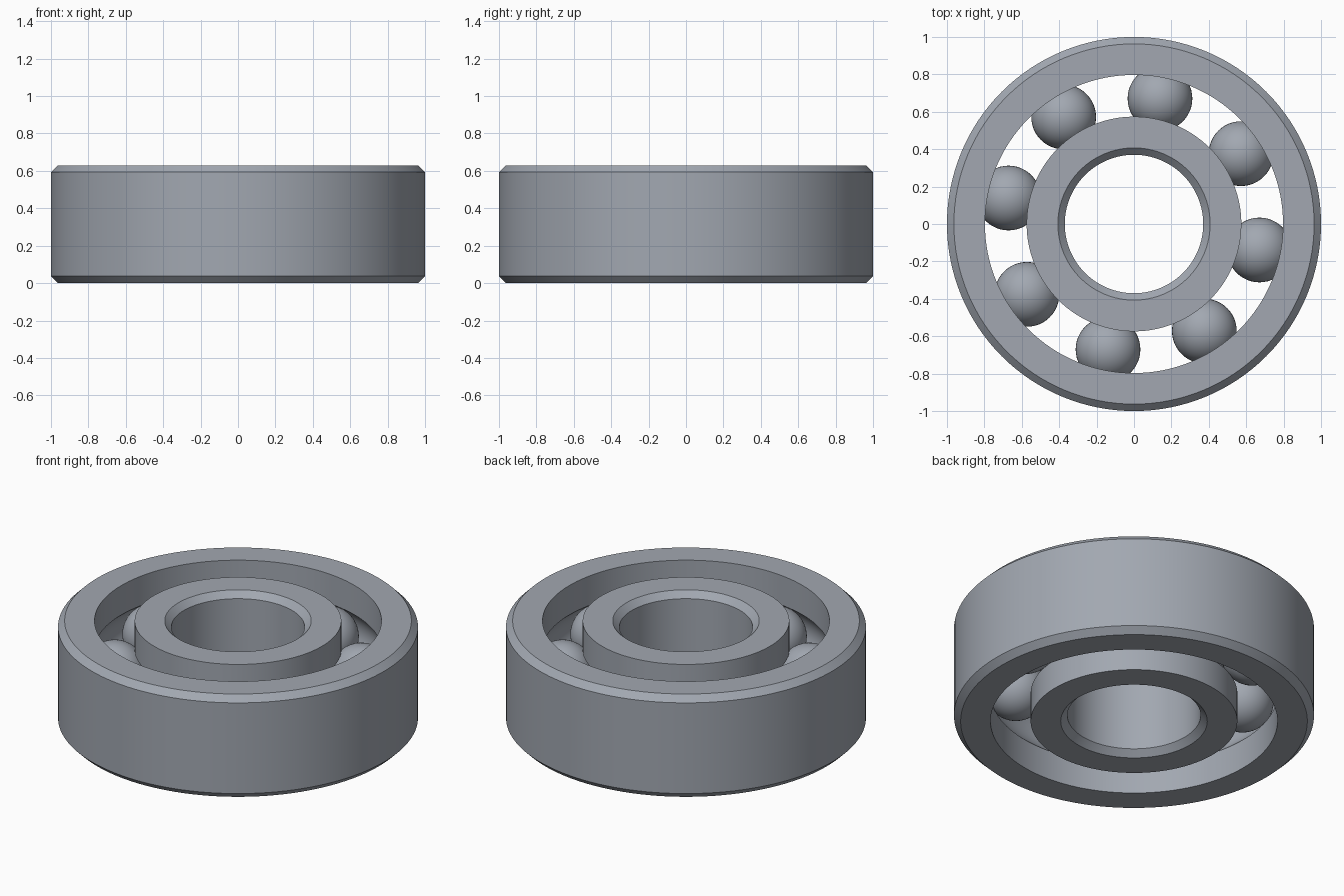
import bpy, bmesh, math

HEIGHT = 0.63
MID = HEIGHT / 2
CHAMFER = 0.037
PITCH = 0.685          # radius of the circle of ball centres
BALL_R = 0.173
GROOVE_R = 0.175
BALLS = 8
SEGMENTS = 128

cube = bpy.data.objects.get("Cube")
if cube:
    bpy.data.objects.remove(cube, do_unlink=True)

# One steel colour for everything
steel = bpy.data.materials.new("steel_grey")
steel.use_nodes = True
colour = (0.36, 0.39, 0.44, 1)
steel.diffuse_color = colour
steel.node_tree.nodes["Principled BSDF"].inputs["Base Color"].default_value = colour


def finish(name, bm):
    bmesh.ops.recalc_face_normals(bm, faces=bm.faces)
    mesh = bpy.data.meshes.new(name)
    bm.to_mesh(mesh)
    bm.free()
    mesh.materials.append(steel)
    obj = bpy.data.objects.new(name, mesh)
    bpy.context.collection.objects.link(obj)
    bpy.ops.object.select_all(action="DESELECT")
    obj.select_set(True)
    bpy.context.view_layer.objects.active = obj
    bpy.ops.object.shade_smooth_by_angle(angle=math.radians(30))
    return obj


def race(name, plain, chamfered, side):
    """Ring with a ball groove on its plain wall; side is +1 when the wall is outside the balls."""
    reach = math.acos(abs(plain - PITCH) / GROOVE_R)
    steps = 14
    groove = []
    for i in range(steps + 1):
        a = -reach + 2 * reach * i / steps
        groove.append((PITCH + side * GROOVE_R * math.cos(a), MID + GROOVE_R * math.sin(a)))
    face = chamfered - side * CHAMFER
    profile = [(plain, 0)] + groove + [
        (plain, HEIGHT), (face, HEIGHT), (chamfered, HEIGHT - CHAMFER),
        (chamfered, CHAMFER), (face, 0)]
    bm = bmesh.new()
    verts = [bm.verts.new((r, 0, z)) for r, z in profile]
    edges = [bm.edges.new((v, verts[i - 1])) for i, v in enumerate(verts)]
    bmesh.ops.spin(bm, geom=verts + edges, cent=(0, 0, 0), axis=(0, 0, 1),
                   angle=math.tau, steps=SEGMENTS)
    bmesh.ops.remove_doubles(bm, verts=bm.verts, dist=0.0001)
    return finish(name, bm)


# Outer and inner rings
race("outer_ring", 0.797, 1.0, 1)
race("inner_ring", 0.574, 0.37, -1)

# Balls, evenly spaced between the rings
for i in range(BALLS):
    bm = bmesh.new()
    bmesh.ops.create_uvsphere(bm, u_segments=48, v_segments=24, radius=BALL_R)
    ball = finish(f"ball_{i + 1}", bm)
    angle = math.radians(-11.7) + math.tau * i / BALLS
    ball.location = (PITCH * math.cos(angle), PITCH * math.sin(angle), MID)
